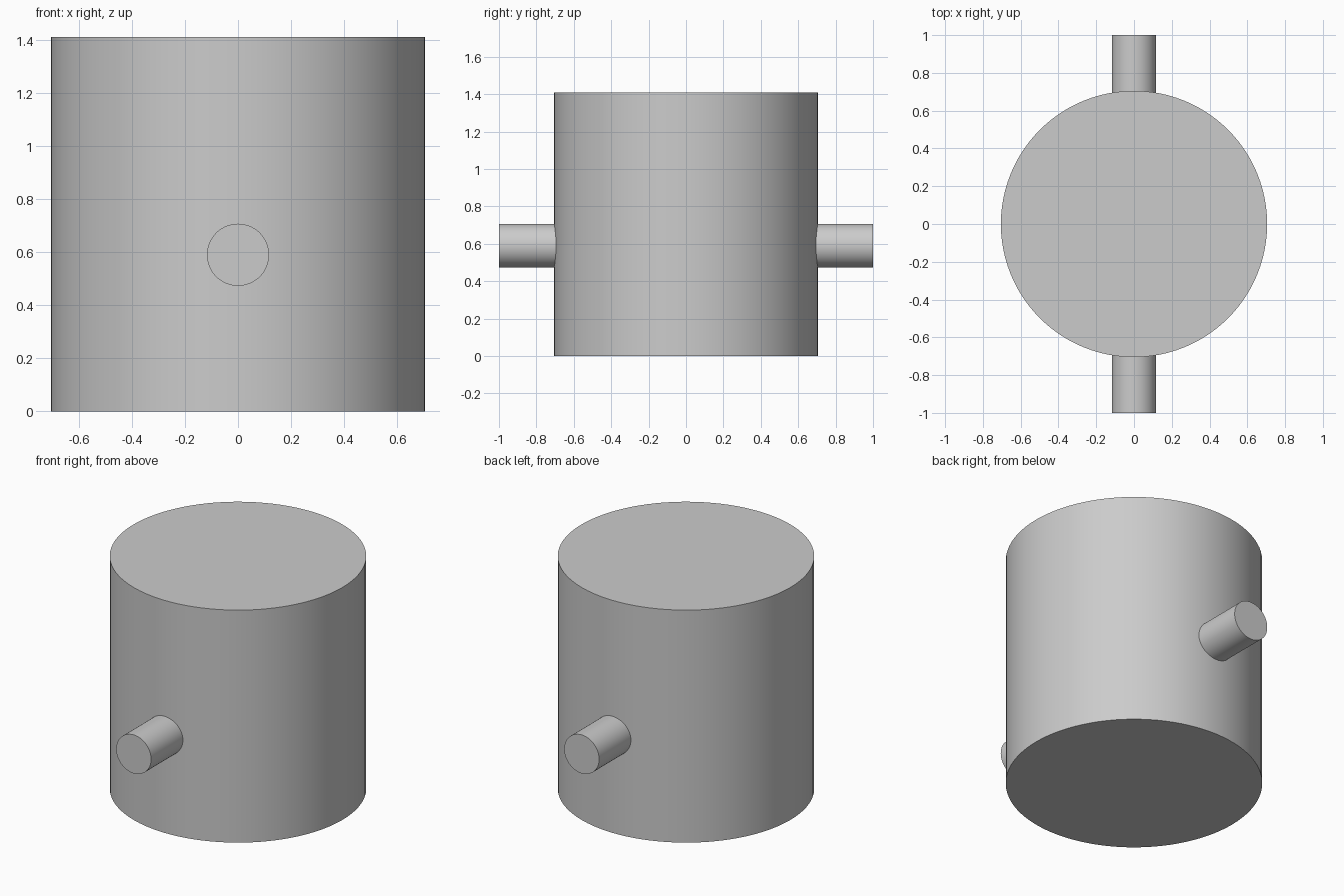
import bpy
import math

cube = bpy.data.objects.get("Cube")
if cube:
    bpy.data.objects.remove(cube, do_unlink=True)

# One plain grey for the whole model
grey = bpy.data.materials.new("light_grey")
grey.use_nodes = True
colour = (0.6, 0.6, 0.6, 1)
grey.diffuse_color = colour
grey.node_tree.nodes["Principled BSDF"].inputs["Base Color"].default_value = colour


def cylinder(name, radius, length, location, rotation=(0, 0, 0), sides=96):
    bpy.ops.mesh.primitive_cylinder_add(vertices=sides, radius=radius, depth=length,
                                        location=location, rotation=rotation)
    obj = bpy.context.object
    obj.name = name
    obj.data.materials.append(grey)
    bpy.ops.object.shade_smooth_by_angle(angle=math.radians(30))
    return obj


RADIUS, HEIGHT = 0.705, 1.41
PEG_RADIUS, PEG_HEIGHT = 0.117, 0.59
INNER_END = RADIUS - 0.03

# Drum body
cylinder("drum_body", RADIUS, HEIGHT, (0, 0, HEIGHT / 2))

# Round pegs at front and back, sunk slightly into the drum
for name, side in (("front_peg", -1), ("back_peg", 1)):
    cylinder(name, PEG_RADIUS, 1 - INNER_END,
             (0, side * (1 + INNER_END) / 2, PEG_HEIGHT),
             (math.radians(90), 0, 0), sides=64)
